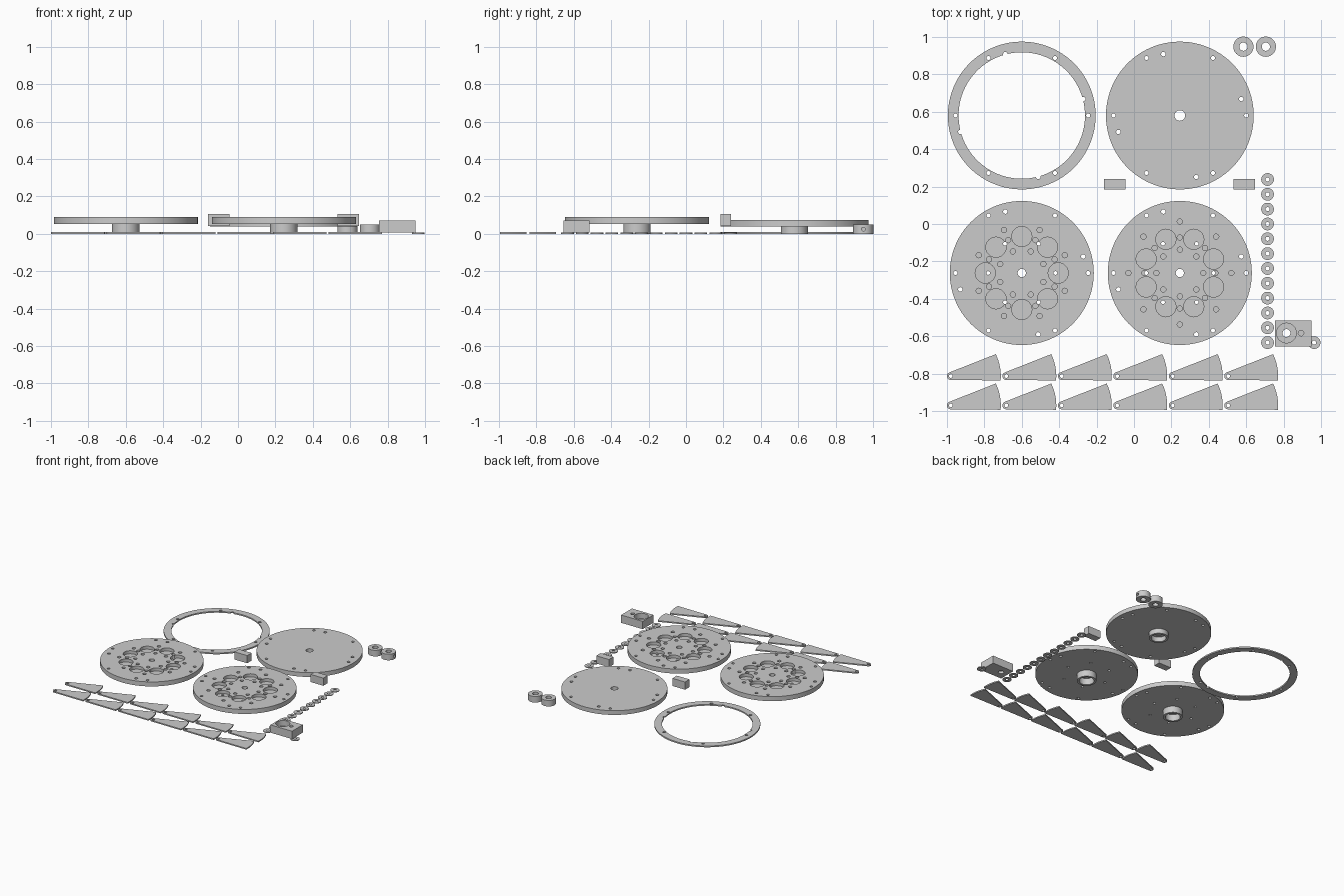
import bpy, bmesh, math
from mathutils import Matrix, Vector

if "Cube" in bpy.data.objects:
    bpy.data.objects.remove(bpy.data.objects["Cube"], do_unlink=True)

grey = bpy.data.materials.new("plain_grey")
grey.use_nodes = True
colour = (0.6, 0.6, 0.6, 1)
grey.diffuse_color = colour
grey.node_tree.nodes["Principled BSDF"].inputs["Base Color"].default_value = colour


def make(name, bm, loc=(0, 0, 0)):
    bmesh.ops.recalc_face_normals(bm, faces=bm.faces)
    me = bpy.data.meshes.new(name)
    bm.to_mesh(me)
    bm.free()
    me.materials.append(grey)
    ob = bpy.data.objects.new(name, me)
    ob.location = loc
    bpy.context.collection.objects.link(ob)
    return ob


def lathe(name, profile, loc, steps=96):
    """Revolve a closed (radius, height) outline around z."""
    bm = bmesh.new()
    rings = []
    for i in range(steps):
        a = math.tau * i / steps
        rings.append([bm.verts.new((r * math.cos(a), r * math.sin(a), z)) for r, z in profile])
    n = len(profile)
    for i in range(steps):
        p, q = rings[i], rings[(i + 1) % steps]
        for j in range(n):
            k = (j + 1) % n
            bm.faces.new((p[j], q[j], q[k], p[k]))
    return make(name, bm, loc)


def washer(name, outer, inner, height, loc, steps=48):
    return lathe(name, [(inner, height), (outer, height), (outer, 0), (inner, 0)], loc, steps)


def circle(count, radius, start=0):
    """Evenly spaced centres, start angle in degrees."""
    return [(radius * math.cos(math.radians(start) + math.tau * i / count),
             radius * math.sin(math.radians(start) + math.tau * i / count)) for i in range(count)]


def drill(ob, holes, z0, z1, turn=Matrix()):
    """Cut round holes (x, y, radius) from z0 to z1 out of an object."""
    bm = bmesh.new()
    for x, y, r in holes:
        place = turn @ Matrix.Translation((x, y, (z0 + z1) / 2))
        bmesh.ops.create_cone(bm, cap_ends=True, segments=24, radius1=r, radius2=r,
                              depth=z1 - z0, matrix=place)
    cutter = make("hole_cutter", bm, ob.location)
    cutter.hide_render = True
    mod = ob.modifiers.new("holes", "BOOLEAN")
    mod.operation, mod.solver, mod.object = "DIFFERENCE", "EXACT", cutter
    bpy.context.view_layer.update()
    done = bpy.data.meshes.new_from_object(ob.evaluated_get(bpy.context.evaluated_depsgraph_get()))
    ob.modifiers.clear()
    ob.data = done
    bpy.data.objects.remove(cutter, do_unlink=True)


def sized(points, r):
    return [(x, y, r) for x, y in points]


def hub_disc(name, loc, radius, bore, bottom, top):
    """Disc on a cup-shaped hub."""
    hub, cup = 0.073, 0.056
    return lathe(name, [(bore, top), (radius, top), (radius, bottom), (hub, bottom),
                        (hub, 0), (cup, 0), (cup, bottom), (bore, bottom)], loc)


def block(name, low, high):
    bm = bmesh.new()
    low, high = Vector(low), Vector(high)
    bmesh.ops.create_cube(bm, size=1, matrix=Matrix.Diagonal((*(high - low), 1)))
    return make(name, bm, (low + high) / 2)


# Rim bolt holes shared by the ring and the discs
rim_holes = sized(circle(6, 0.355), 0.011) + sized(circle(4, 0.34, 15), 0.012)

# Flat ring
ring = washer("flat_ring", 0.395, 0.338, 0.011, (-0.6, 0.58, 0), 96)
drill(ring, rim_holes, -0.1, 0.1)

# Plain cover disc
cover = hub_disc("cover_disc", (0.245, 0.58, 0), 0.395, 0.028, 0.04, 0.075)
drill(cover, rim_holes, -0.1, 0.2)

# Pocketed discs, the second turned by half a pocket
for name, x, turn, outer in (("left_pocket_disc", -0.6, 0, 0.249),
                             ("right_pocket_disc", 0.245, 22.5, 0.275)):
    disc = hub_disc(name, (x, -0.262, 0), 0.385, 0.022, 0.053, 0.09)
    pockets = sized(circle(8, 0.195, turn), 0.054)
    for r in (0.125, 0.19, outer):
        pockets += sized(circle(8, r, turn + 22.5), 0.014)
    drill(disc, pockets, 0.065, 0.2)
    drill(disc, rim_holes + sized(circle(6, 0.18), 0.01), -0.1, 0.2)

# Shaft collars with a set screw hole in the side
for name, x in (("left_collar", 0.585), ("right_collar", 0.705)):
    collar = washer(name, 0.054, 0.022, 0.05, (x, 0.948, 0))
    sideways = Matrix.Translation((0, 0, 0.025)) @ Matrix.Rotation(math.pi / 2, 4, "Y")
    drill(collar, [(0, 0, 0.01)], 0, 0.1, sideways)

# Small blocks
for name, x in (("left_block", -0.16), ("right_block", 0.532)):
    block(name, (x, 0.184, 0.042), (x + 0.115, 0.241, 0.105))

# Row of spacers and one stray
for i in range(12):
    washer("spacer", 0.034, 0.011, 0.006, (0.714, 0.238 - i * 0.0793, 0), 32)
washer("stray_spacer", 0.034, 0.011, 0.006, (0.963, -0.634, 0), 32)

# Housing block with a stepped bore
housing = block("housing_block", (0.754, -0.655, 0.006), (0.95, -0.515, 0.07))
drill(housing, [(-0.037, 0.002, 0.053), (0.041, 0.002, 0.015)], -0.012, 0.1)
drill(housing, [(-0.037, 0.002, 0.021)], -0.1, 0.1)


# Fan blades: round pivot end, straight sides, arc tip
def blade(loc):
    outline = [(0.267, math.radians(-5 + 31 * i / 12)) for i in range(13)]
    outline += [(0.021, math.radians(110 + 155 * i / 10)) for i in range(11)]
    bm = bmesh.new()
    face = bm.faces.new([bm.verts.new((r * math.cos(a), r * math.sin(a), 0)) for r, a in outline])
    tip = bmesh.ops.extrude_face_region(bm, geom=[face])
    bmesh.ops.translate(bm, vec=(0, 0, 0.01),
                        verts=[v for v in tip["geom"] if isinstance(v, bmesh.types.BMVert)])
    ob = make("fan_blade", bm, loc)
    drill(ob, [(0, 0, 0.01)], -0.1, 0.1)


for y in (-0.813, -0.97):
    for i in range(6):
        blade((-0.979 + i * 0.2965, y, 0))

# Smooth round walls, sharp edges
bpy.ops.object.select_all(action="DESELECT")
for ob in bpy.context.collection.objects:
    if ob.type == "MESH":
        ob.select_set(True)
        bpy.context.view_layer.objects.active = ob
bpy.ops.object.shade_smooth_by_angle(angle=math.radians(30))
